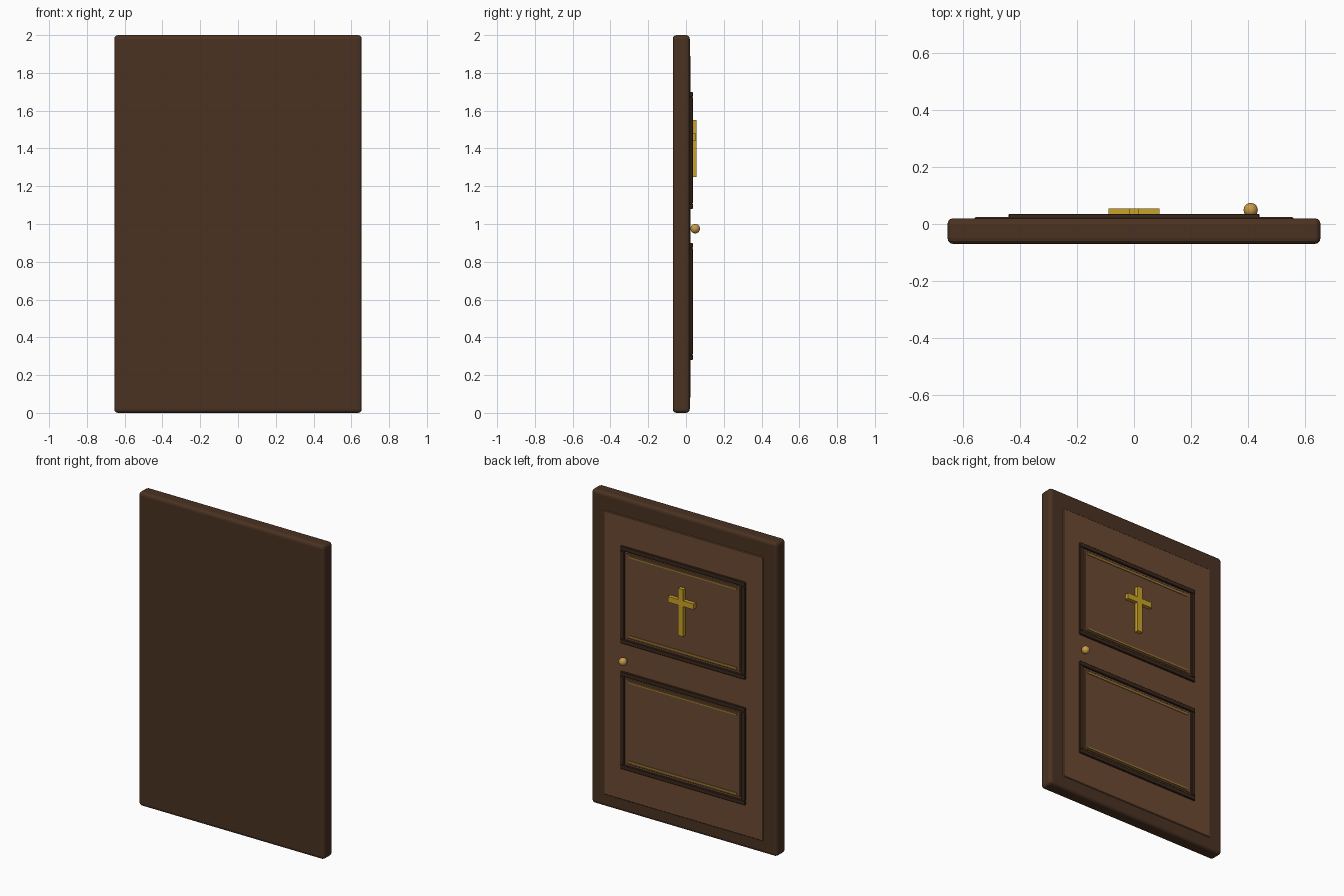
import bpy
from mathutils import Vector

cube = bpy.data.objects.get("Cube")
if cube:
    bpy.data.objects.remove(cube, do_unlink=True)


def material(name, hex_code):
    channels = [int(hex_code[i:i + 2], 16) / 255 for i in (0, 2, 4)]
    rgba = [((c + 0.055) / 1.055) ** 2.4 for c in channels] + [1]
    mat = bpy.data.materials.new(name)
    mat.use_nodes = True
    mat.diffuse_color = rgba
    mat.node_tree.nodes["Principled BSDF"].inputs["Base Color"].default_value = rgba
    return mat


frame_wood = material("dark frame wood", "4a3222")
door_wood = material("door wood", "6b4a32")
trim_wood = material("dark trim wood", "3a281b")
gold = material("gold", "c9a227")
old_gold = material("aged gold", "9a7b30")
brass = material("brass", "c79a48")


def box(name, low, high, mat, bevel=0, segments=1):
    low, high = Vector(low), Vector(high)
    bpy.ops.mesh.primitive_cube_add(size=1, location=(low + high) / 2)
    obj = bpy.context.object
    obj.name = name
    obj.scale = high - low
    bpy.ops.object.transform_apply(location=False, rotation=False, scale=True)
    obj.data.materials.append(mat)
    if bevel:
        mod = obj.modifiers.new("Bevel", 'BEVEL')
        mod.width = bevel
        mod.segments = segments
    return obj


# Slab and door leaf
box("door_frame", (-0.655, -0.07, 0), (0.655, 0.02, 2), frame_wood, 0.02, 3)
box("door_leaf", (-0.56, -0.03, 0.08), (0.56, 0.025, 1.89), door_wood, 0.004)

# Two panels, each with a moulding surround and gold lines
for label, z0, z1 in (("lower", 0.28, 0.90), ("upper", 1.08, 1.70)):
    w, t = 0.44, 0.028
    box(f"{label}_panel", (-w + 0.04, 0.01, z0 + 0.04),
        (w - 0.04, 0.030, z1 - 0.04), door_wood, 0.003)
    for end, a, b in (("bottom", z0, z0 + t), ("top", z1 - t, z1)):
        box(f"{label}_{end}_moulding", (-w, 0.01, a), (w, 0.036, b), trim_wood, 0.003)
    for side, a, b in (("right", -w, -w + t), ("left", w - t, w)):
        box(f"{label}_{side}_moulding", (a, 0.01, z0 + t), (b, 0.036, z1 - t),
            trim_wood, 0.003)
    for end, z in (("bottom", z0 + 0.058), ("top", z1 - 0.058)):
        box(f"{label}_{end}_gold_line", (-0.38, 0.02, z - 0.005),
            (0.38, 0.034, z + 0.005), old_gold)

# Cross on the upper panel
box("cross_upright", (-0.018, 0.02, 1.25), (0.018, 0.055, 1.55), gold)
box("cross_bar", (-0.09, 0.02, 1.442), (0.09, 0.054, 1.478), gold)

# Round knob
bpy.ops.mesh.primitive_uv_sphere_add(segments=24, ring_count=16, radius=0.025,
                                     location=(0.41, 0.049, 0.975))
knob = bpy.context.object
knob.name = "door_knob"
knob.data.materials.append(brass)
bpy.ops.object.shade_smooth()
